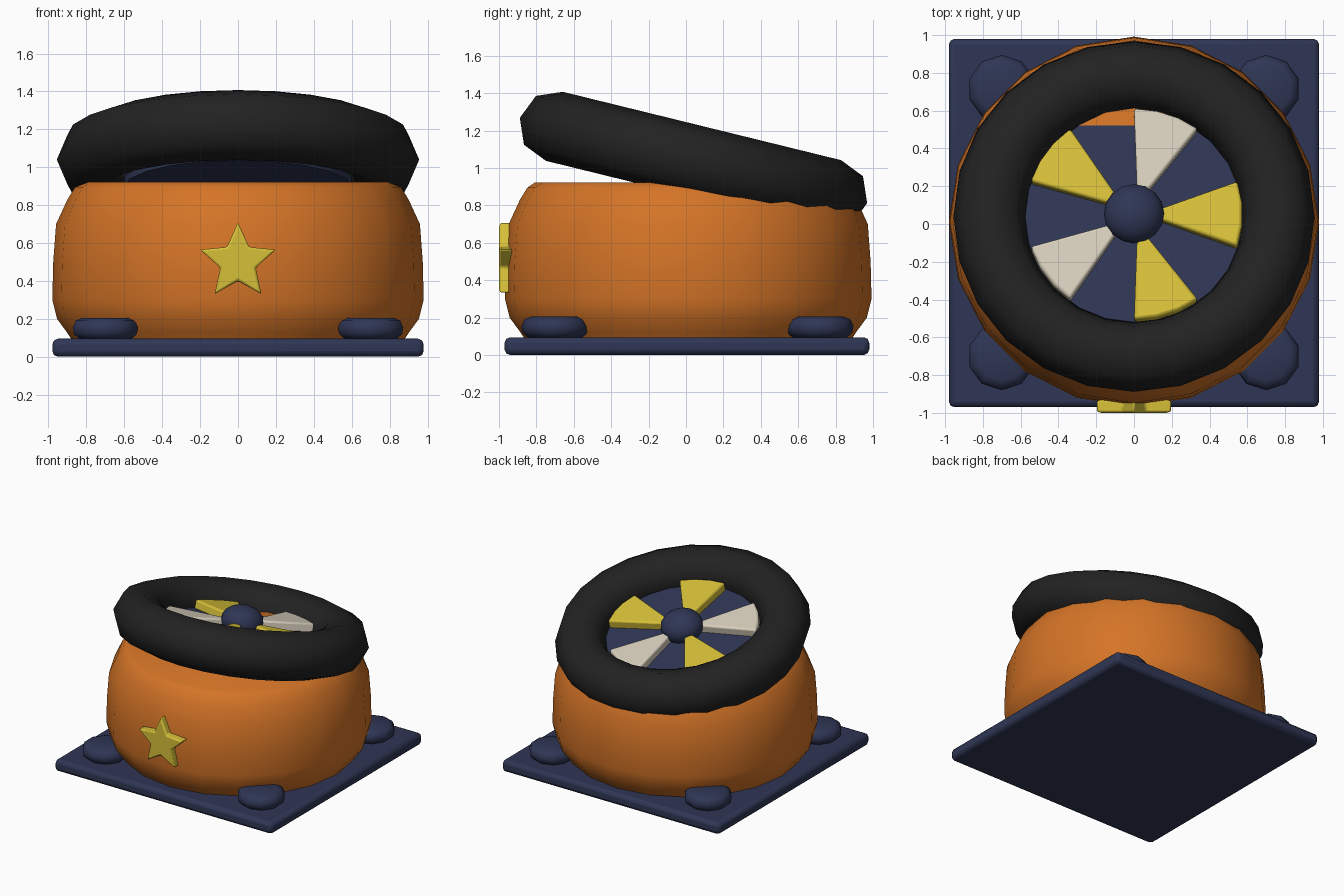
import bpy, bmesh, math
from mathutils import Matrix, Vector

cube = bpy.data.objects.get("Cube")
if cube:
    bpy.data.objects.remove(cube, do_unlink=True)


def material(name, rgb):
    m = bpy.data.materials.new(name)
    m.use_nodes = True
    m.diffuse_color = (*rgb, 1)
    bsdf = m.node_tree.nodes["Principled BSDF"]
    bsdf.inputs["Base Color"].default_value = (*rgb, 1)
    bsdf.inputs["Roughness"].default_value = 0.7
    return m


orange = material("orange", (0.66, 0.175, 0.02))
navy = material("navy", (0.028, 0.037, 0.09))
black = material("rubber_black", (0.016, 0.016, 0.016))
yellow = material("yellow", (0.68, 0.53, 0.04))
cream = material("cream", (0.68, 0.62, 0.50))


def finish(bm, name, mat, matrix=Matrix(), bevel=0, segments=2, angle=40):
    bmesh.ops.recalc_face_normals(bm, faces=bm.faces)
    mesh = bpy.data.meshes.new(name)
    bm.to_mesh(mesh)
    bm.free()
    obj = bpy.data.objects.new(name, mesh)
    bpy.context.collection.objects.link(obj)
    mesh.materials.append(mat)
    obj.matrix_world = matrix
    if bevel:
        mod = obj.modifiers.new("Bevel", 'BEVEL')
        mod.width, mod.segments = bevel, segments
        mod.limit_method = 'ANGLE'
    bpy.ops.object.select_all(action='DESELECT')
    obj.select_set(True)
    bpy.context.view_layer.objects.active = obj
    bpy.ops.object.shade_smooth_by_angle(angle=math.radians(angle))
    return obj


def lathe(name, profile, sides, mat, matrix=Matrix(), closed=False, angle=50):
    """Revolve (radius, height) points; open profiles get flat caps."""
    bm = bmesh.new()
    rings = []
    for r, z in profile:
        rings.append([bm.verts.new((r * math.sin(i * math.tau / sides),
                                    r * math.cos(i * math.tau / sides), z))
                      for i in range(sides)])
    pairs = list(zip(rings, rings[1:]))
    if closed:
        pairs.append((rings[-1], rings[0]))
    else:
        bm.faces.new(rings[0])
        bm.faces.new(rings[-1])
    for a, b in pairs:
        for i in range(sides):
            j = (i + 1) % sides
            bm.faces.new((a[i], a[j], b[j], b[i]))
    return finish(bm, name, mat, matrix, angle=angle)


def prism(name, outline, depth, mat, matrix, bevel):
    """Extrude a flat outline along local z."""
    bm = bmesh.new()
    face = bm.faces.new([bm.verts.new((x, y, 0)) for x, y in outline])
    ext = bmesh.ops.extrude_face_region(bm, geom=[face])
    top = [v for v in ext["geom"] if isinstance(v, bmesh.types.BMVert)]
    bmesh.ops.translate(bm, verts=top, vec=(0, 0, depth))
    return finish(bm, name, mat, matrix, bevel, angle=30)


def polar(r, degrees):
    a = math.radians(degrees)
    return r * math.cos(a), r * math.sin(a)


# Square base plate
bm = bmesh.new()
bmesh.ops.create_cube(bm, size=1)
bmesh.ops.scale(bm, verts=bm.verts, vec=(1.96, 1.95, 0.095))
finish(bm, "base_plate", navy, Matrix.Translation((0, 0.005, 0.0475)), 0.03)

# Four rounded corner feet
foot_profile = [(0.14, 0.09), (0.175, 0.12), (0.18, 0.155), (0.165, 0.19), (0.13, 0.205)]
for side, sx in (("left", 1), ("right", -1)):
    for end, y in (("front", -0.7), ("back", 0.715)):
        lathe(f"{end}_{side}_foot", foot_profile, 10, navy,
              Matrix.Translation((sx * 0.7, y, 0)))

# Drum body
lathe("body", [(0.88, 0.095), (0.9, 0.125), (0.955, 0.2), (0.98, 0.3), (0.975, 0.5),
               (0.96, 0.7), (0.9, 0.83), (0.86, 0.895), (0.82, 0.922)],
      20, orange, Matrix.Translation((0, 0.012, 0)))

# Star badge on the front
star = [polar(0.21 if i % 2 == 0 else 0.098, 90 + 36 * i) for i in range(10)]
prism("star", star, 0.07, yellow,
      Matrix.Translation((0, -0.93, 0.5)) @ Matrix.Rotation(math.pi / 2, 4, 'X'), 0.012)

# Tilted wheel resting on the body
tilt = Matrix.Translation((0, 0.04, 1.04)) @ Matrix.Rotation(math.radians(-13.8), 4, 'X')
tube = [(0.766 + x, z) for x, z in (polar(0.19, 45 * i) for i in range(8))]
lathe("tire", tube, 24, black, tilt, closed=True, angle=60)
lathe("wheel_disc", [(0.6, -0.15), (0.6, 0.0)], 20, navy, tilt)

# Five raised spokes, each a tenth of the circle
for i, mat in enumerate((cream, yellow, yellow, cream, yellow)):
    start = 54 - 72 * i
    outline = [polar(0.06, start + 18)] + [polar(0.575, start + 12 * k) for k in range(4)]
    prism(f"spoke_{i + 1}", outline, 0.085, mat,
          tilt @ Matrix.Translation((0, 0, -0.02)), 0.015)

# Domed hub
bm = bmesh.new()
bmesh.ops.create_uvsphere(bm, u_segments=16, v_segments=10, radius=0.16)
bmesh.ops.scale(bm, verts=bm.verts, vec=Vector((1, 1, 0.75)))
finish(bm, "hub", navy, tilt @ Matrix.Translation((0, 0, 0.06)), angle=60)
